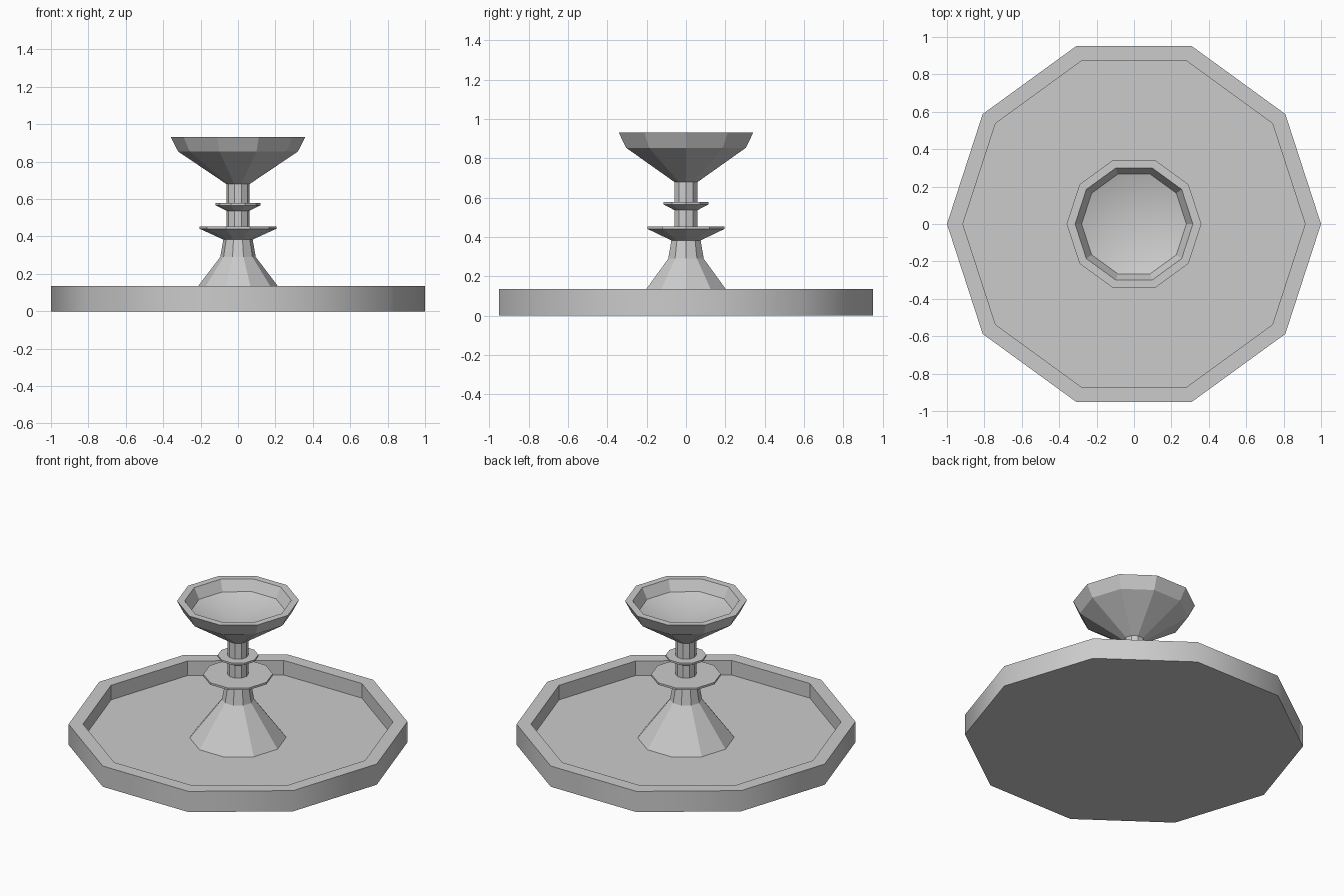
import bpy, bmesh
from math import cos, sin, pi

if "Cube" in bpy.data.objects:
    bpy.data.objects.remove(bpy.data.objects["Cube"])

SIDES = 10


def lathe(name, profile, smooth_bands=()):
    """Revolve (radius, z) points into a ten-sided solid; radius 0 becomes a pole."""
    bm = bmesh.new()
    rings = []
    for r, z in profile:
        if r == 0:
            rings.append([bm.verts.new((0, 0, z))] * SIDES)
        else:
            rings.append([bm.verts.new((r * cos(2 * pi * i / SIDES), r * sin(2 * pi * i / SIDES), z))
                          for i in range(SIDES)])
    for band, (a, b) in enumerate(zip(rings, rings[1:])):
        for i in range(SIDES):
            j = (i + 1) % SIDES
            corners = list(dict.fromkeys((a[i], a[j], b[j], b[i])))
            face = bm.faces.new(corners)
            face.smooth = band in smooth_bands
        # Sharp border keeps smooth bands from blending into flat ones
        for ring in (a, b):
            for i in range(SIDES):
                edge = bm.edges.get((ring[i], ring[(i + 1) % SIDES])) if ring[0] != ring[1] else None
                if edge:
                    edge.smooth = False
    bmesh.ops.recalc_face_normals(bm, faces=bm.faces)
    mesh = bpy.data.meshes.new(name)
    bm.to_mesh(mesh)
    bm.free()
    obj = bpy.data.objects.new(name, mesh)
    bpy.context.collection.objects.link(obj)
    return obj


# Wide basin: closed base, smooth outer wall, flat rim and recessed floor
lathe("basin", [(0, 0), (1, 0), (1, 0.135), (0.915, 0.135), (0.915, 0.04), (0, 0.04)], {1})

# Flared foot and neck
lathe("pedestal", [(0, 0.04), (0.285, 0.04), (0.095, 0.29), (0.078, 0.385), (0, 0.385)])

# Slim stem between foot and bowl
lathe("stem", [(0, 0.385), (0.062, 0.385), (0.062, 0.68), (0, 0.68)])

# Two collars around the stem
for name, inner, outer, z0, z1, z2 in (
        ("lower_collar", 0.078, 0.205, 0.383, 0.441, 0.454),
        ("upper_collar", 0.062, 0.12, 0.537, 0.566, 0.578)):
    lathe(name, [(0, z0), (inner, z0), (outer, z1), (outer, z2), (0, z2)])

# Top bowl with flared lip and softly dished inside
lathe("top_bowl", [(0, 0.68), (0.062, 0.68), (0.32, 0.854), (0.36, 0.932),
                   (0.315, 0.932), (0.28, 0.865), (0, 0.77)], {5})
